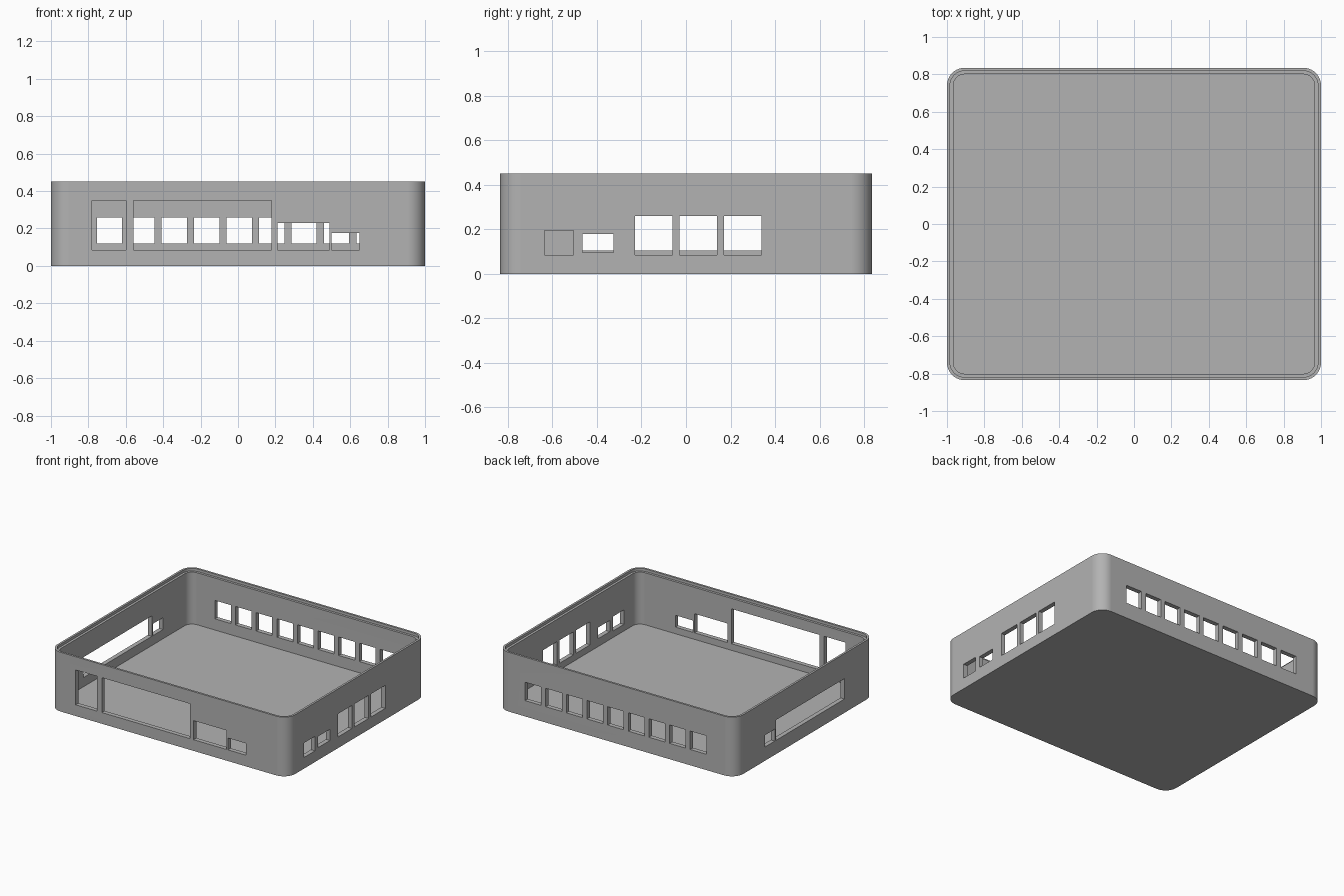
import bpy, bmesh, math
from mathutils import Matrix, Vector

if "Cube" in bpy.data.objects:
    bpy.data.objects.remove(bpy.data.objects["Cube"])

HALF_X, HALF_Y, HEIGHT = 1.0, 0.835, 0.45
WALL, RIM, FLOOR, LEDGE = 0.034, 0.016, 0.035, 0.43
RADIUS, STEPS = 0.095, 10

grey = bpy.data.materials.new("plain grey")
grey.use_nodes = True
COLOUR = (0.45, 0.45, 0.45, 1)
grey.diffuse_color = COLOUR
grey.node_tree.nodes["Principled BSDF"].inputs["Base Color"].default_value = COLOUR


def make_object(name, bm):
    bmesh.ops.recalc_face_normals(bm, faces=bm.faces)
    mesh = bpy.data.meshes.new(name)
    bm.to_mesh(mesh)
    bm.free()
    mesh.materials.append(grey)
    obj = bpy.data.objects.new(name, mesh)
    bpy.context.collection.objects.link(obj)
    return obj


def rounded_ring(bm, inset, z):
    """Rounded rectangle of vertices, moved inward by inset."""
    r = RADIUS - inset
    ring = []
    for i, (sx, sy) in enumerate([(1, 1), (-1, 1), (-1, -1), (1, -1)]):
        for k in range(STEPS + 1):
            a = math.pi / 2 * (i + k / STEPS)
            ring.append(bm.verts.new((sx * (HALF_X - RADIUS) + r * math.cos(a),
                                      sy * (HALF_Y - RADIUS) + r * math.sin(a), z)))
    return ring


# Tray: underside, outer wall, rim, stepped ledge, inner wall, floor
bm = bmesh.new()
rings = [rounded_ring(bm, inset, z) for inset, z in
         [(0, 0), (0, HEIGHT), (RIM, HEIGHT), (RIM, LEDGE), (WALL, LEDGE), (WALL, FLOOR)]]
for low, high in zip(rings, rings[1:]):
    n = len(low)
    for i in range(n):
        j = (i + 1) % n
        bm.faces.new((low[i], low[j], high[j], high[i]))
bm.faces.new(rings[0])
bm.faces.new(rings[-1])
tray = make_object("open_case_tray", bm)

# Port openings per wall: start, end, bottom, top
front = [(-0.78, -0.60, 0.085, 0.35), (-0.56, 0.18, 0.085, 0.35),
         (0.21, 0.49, 0.085, 0.23), (0.50, 0.65, 0.085, 0.175)]
back = [(-0.755 + 0.1735 * i, -0.62 + 0.1735 * i, 0.12, 0.26) for i in range(9)]
right = [(-0.635, -0.505, 0.085, 0.195), (-0.465, -0.325, 0.095, 0.18)]
right += [(-0.23 + 0.2 * i, -0.06 + 0.2 * i, 0.085, 0.26) for i in range(3)]
left = [(-0.475, 0.345, 0.105, 0.26), (0.362, 0.48, 0.105, 0.195)]

bm = bmesh.new()


def add_openings(openings, along_x, wall):
    for start, end, bottom, top in openings:
        mid, width = (start + end) / 2, end - start
        place = (mid, wall) if along_x else (wall, mid)
        size = (width, 0.12) if along_x else (0.12, width)
        bmesh.ops.create_cube(bm, size=1, matrix=Matrix.LocRotScale(
            Vector((*place, (bottom + top) / 2)), None, Vector((*size, top - bottom))))


add_openings(front, True, -HALF_Y)
add_openings(back, True, HALF_Y)
add_openings(right, False, HALF_X)
add_openings(left, False, -HALF_X)
cutter = make_object("port_cutter", bm)
cutter.hide_render = True

# Cut the ports, then drop the helper
bpy.ops.object.select_all(action="DESELECT")
tray.select_set(True)
bpy.context.view_layer.objects.active = tray
cut = tray.modifiers.new("ports", "BOOLEAN")
cut.operation, cut.solver, cut.object = "DIFFERENCE", "EXACT", cutter
bpy.ops.object.modifier_apply(modifier=cut.name)
bpy.data.objects.remove(cutter)

# Smooth corners with crisp edges
bpy.ops.object.shade_smooth_by_angle(angle=math.radians(30))
weighted = tray.modifiers.new("flat_walls", "WEIGHTED_NORMAL")
weighted.keep_sharp = True
